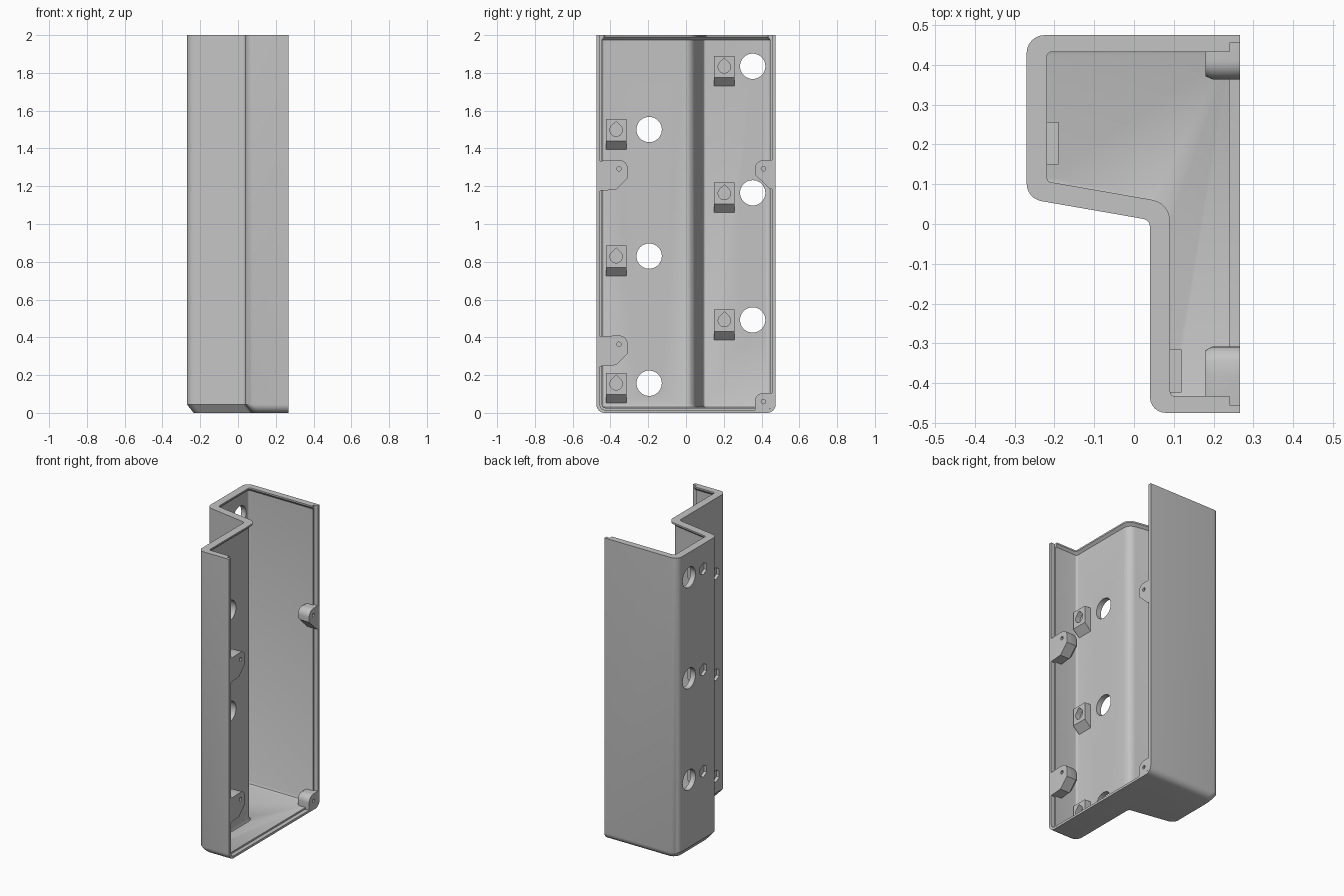
import bpy, bmesh, math
from mathutils import Vector

if "Cube" in bpy.data.objects:
    bpy.data.objects.remove(bpy.data.objects["Cube"])

grey = bpy.data.materials.new("light_grey_plastic")
grey.diffuse_color = (0.55, 0.55, 0.55, 1)
grey.use_nodes = True
grey.node_tree.nodes["Principled BSDF"].inputs["Base Color"].default_value = grey.diffuse_color


def add_rings(bm, rings):
    """Skin closed rings of equal point count and cap both ends."""
    vs = [[bm.verts.new(p) for p in r] for r in rings]
    n = len(vs[0])
    for a, b in zip(vs, vs[1:]):
        for i in range(n):
            j = (i + 1) % n
            bm.faces.new((a[i], a[j], b[j], b[i]))
    bm.faces.new(vs[0][::-1])
    bm.faces.new(vs[-1])


def finish(bm, name, cutter=False):
    bmesh.ops.recalc_face_normals(bm, faces=bm.faces)
    me = bpy.data.meshes.new(name)
    bm.to_mesh(me)
    bm.free()
    me.materials.append(grey)
    ob = bpy.data.objects.new(name, me)
    bpy.context.collection.objects.link(ob)
    if cutter:
        ob.hide_render = True
        ob.hide_set(True)
    return ob


def cut(ob, *cutters):
    for c in cutters:
        m = ob.modifiers.new(c.name, 'BOOLEAN')
        m.operation, m.solver, m.object = 'DIFFERENCE', 'EXACT', c


def x_prism(bm, pts, x0, x1):
    add_rings(bm, [[(x, y, z) for y, z in pts] for x in (x0, x1)])


def arc(cy, cz, r, a0, a1, n):
    return [(cy + r * math.cos(math.radians(a0 + (a1 - a0) * i / n)),
             cz + r * math.sin(math.radians(a0 + (a1 - a0) * i / n))) for i in range(n + 1)]


# Stepped plan outline; edges: back, left, slant, step, front, open side
PLAN = [(0.267, 0.475), (-0.27, 0.475), (-0.27, 0.064), (0.04, 0.01), (0.04, -0.475), (0.267, -0.475)]


def plan_ring(insets, radii, z, seg=6):
    """Offset each plan edge inward, then round the corners."""
    P = [Vector(p) for p in PLAN]
    n = len(P)
    lines = []
    for i in range(n):
        d = (P[(i + 1) % n] - P[i]).normalized()
        lines.append((P[i] + Vector((-d.y, d.x)) * insets[i], d))
    C = []
    for i in range(n):
        (p, d), (q, e) = lines[i - 1], lines[i]
        t = (q - p).cross(e) / d.cross(e)
        C.append(p + d * t)
    out = []
    for i, r in enumerate(radii):
        c = C[i]
        if r == 0:
            out.append((c.x, c.y, z))
            continue
        u, v = (C[i - 1] - c).normalized(), (C[(i + 1) % n] - c).normalized()
        half = u.angle(v) / 2
        mid = c + (u + v).normalized() * (r / math.sin(half))
        s = c + u * (r / math.tan(half)) - mid
        e = c + v * (r / math.tan(half)) - mid
        a0 = math.atan2(s.y, s.x)
        da = math.atan2(s.cross(e), s.dot(e))
        da = math.atan2(s.x * e.y - s.y * e.x, s.dot(e))
        for k in range(seg + 1):
            a = a0 + da * k / seg
            out.append((mid.x + r * math.cos(a), mid.y + r * math.sin(a), z))
    return out


# Outer shell: rounded front and back bottom edges, chamfered side edges
bm = bmesh.new()
R = 0.045
rings = []
for k in range(7):
    a = math.radians(90 * (1 - k / 6))
    z, rnd = R * (1 - math.sin(a)), R * (1 - math.cos(a))
    ch = 0.035 * (1 - z / R)
    rings.append(plan_ring([rnd, ch, ch, ch, rnd, 0], [0, .045, .045, .02, .04, 0], z))
rings.append(plan_ring([0] * 6, [0, .045, .045, .02, .04, 0], 2))
add_rings(bm, rings)
shell = finish(bm, "shell")

# Cavity: thin walls with a thicker rim at the open top
bm = bmesh.new()
rings = []
for z, y_in, x_in in ((.026, .048, .053), (.031, .036, .041), (.044, .03, .035),
                      (1.975, .03, .035), (1.99, .042, .051), (2.1, .042, .051)):
    rings.append(plan_ring([y_in, x_in, x_in, x_in, y_in, -0.1], [0, .012, .012, .055, .012, 0], z))
add_rings(bm, rings)
cavity = finish(bm, "cavity_cutter", True)

# Step around the open side that receives a lid
bm = bmesh.new()
x_prism(bm, arc(-.425, .045, .03, 180, 270, 6) + arc(.425, .045, .03, 270, 360, 6)
        + [(.455, 2.1), (-.455, 2.1)], 0.24, 0.35)
lid_step = finish(bm, "lid_step_cutter", True)

# Two columns of stations: hole y, block y, wall x, block face x, outer x, heights
COLUMNS = [(.353, .203, -.235, -.19, -.27, (1.835, 1.165, .492)),
           (-.195, -.37, .075, .12, .04, (1.5, .83, .157))]

holes, pockets, blocks = bmesh.new(), bmesh.new(), bmesh.new()
for hy, by, wall, face, outer, heights in COLUMNS:
    for z in heights:
        # Large round through hole
        x_prism(holes, arc(hy, z, .067, 0, 351, 39), outer - .05, .35)
        # Teardrop socket inside, hexagonal pocket outside
        x_prism(pockets, arc(by, z - .003, .033, 140, 400, 18) + [(by, z + .043)],
                face - .035, face + .03)
        x_prism(pockets, arc(by, z, .04, 30, 330, 5), outer - .03, outer + .02)
        # Mounting block with a sloped underside
        side = [(wall - .01, z - .105), (wall, z - .105), (face, z - .06),
                (face, z + .055), (wall - .01, z + .055)]
        add_rings(blocks, [[(x, y, h) for x, h in side] for y in (by - .054, by + .054)])
hole_cutter = finish(holes, "round_hole_cutter", True)
pocket_cutter = finish(pockets, "pocket_cutter", True)
mounting_blocks = finish(blocks, "mounting_blocks")

# Screw bosses flush with the open side
bosses, screws = bmesh.new(), bmesh.new()


def boss(outline, hy, hz):
    cy = sum(p[0] for p in outline) / len(outline)
    cz = sum(p[1] for p in outline) / len(outline)
    add_rings(bosses, [[(x, cy + (y - cy) * s, cz + (z - cz) * s) for y, z in outline]
                       for x, s in ((.18, .8), (.197, 1), (.267, 1))])
    x_prism(screws, arc(hy, hz, .012, 0, 330, 11), .2, .3)


for z in (1.292, .363):
    boss([(-.46, z + .042), (-.38, z + .046)] + arc(-.355, z, .047, 75, 0, 5)
         + [(-.308, z - .048), (-.37, z - .11), (-.46, z - .117)], -.355, z)
boss([(.46, 1.338)] + arc(.41, 1.292, .046, 90, 180, 6)
     + [(.364, 1.262), (.445, 1.185), (.46, 1.185)], .41, 1.292)
boss([(.46, .106)] + arc(.41, .06, .046, 90, 180, 6)
     + [(.364, .013), (.43, .013), (.448, .025), (.46, .045)], .41, .06)
screw_bosses = finish(bosses, "screw_bosses")
screw_cutter = finish(screws, "screw_hole_cutter", True)

cut(shell, cavity, lid_step, hole_cutter, pocket_cutter)
cut(mounting_blocks, pocket_cutter)
cut(screw_bosses, screw_cutter, hole_cutter)

# Smooth shading on rounded edges only
for ob in (shell, mounting_blocks, screw_bosses):
    bpy.ops.object.select_all(action='DESELECT')
    bpy.context.view_layer.objects.active = ob
    ob.select_set(True)
    for m in list(ob.modifiers):
        bpy.ops.object.modifier_apply(modifier=m.name)
    bpy.ops.object.shade_smooth_by_angle(angle=math.radians(30))
